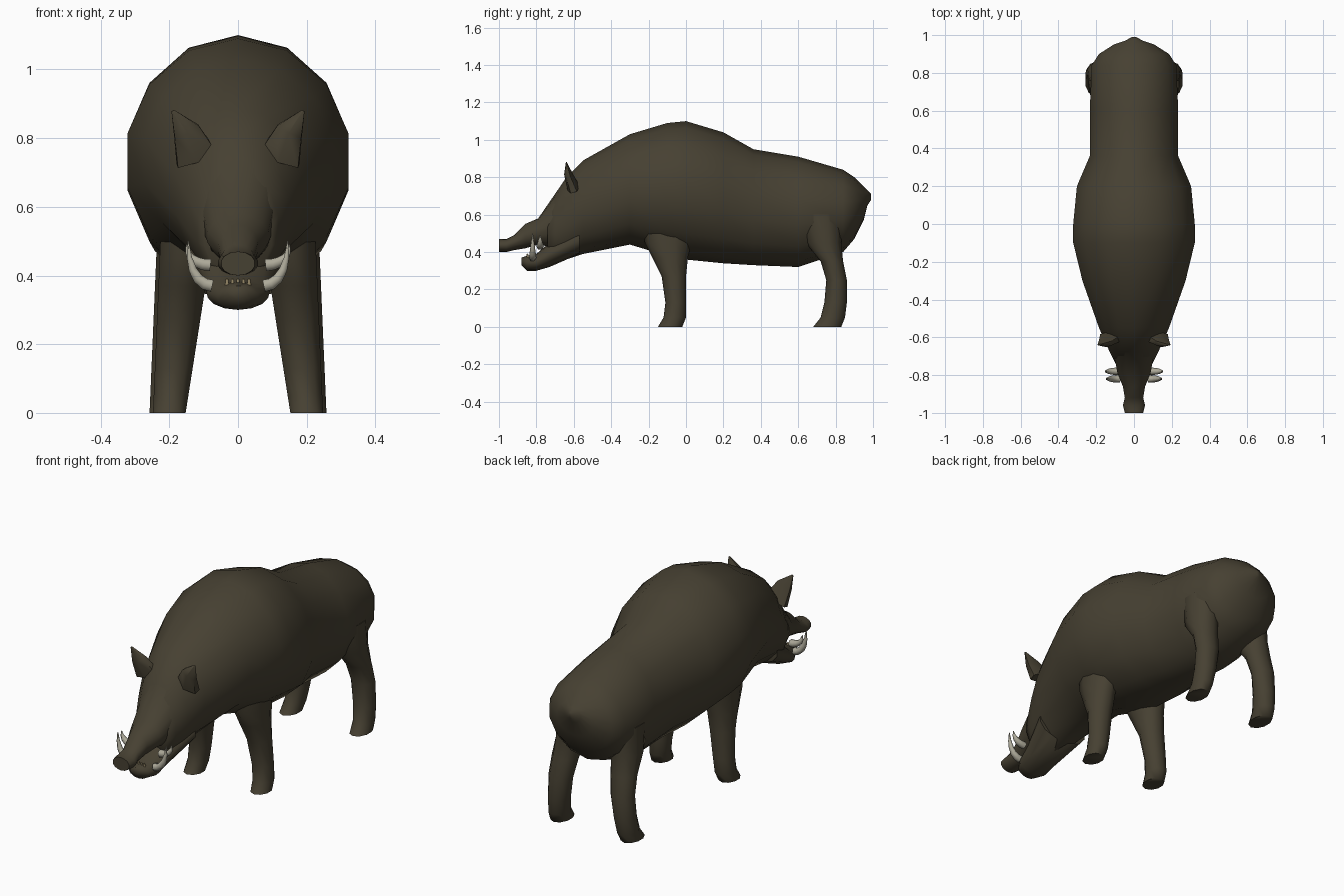
import bpy, bmesh, math
from mathutils import Vector

if "Cube" in bpy.data.objects:
    bpy.data.objects.remove(bpy.data.objects["Cube"])


def material(name, color):
    mat = bpy.data.materials.new(name)
    mat.use_nodes = True
    mat.diffuse_color = (*color, 1)
    bsdf = mat.node_tree.nodes["Principled BSDF"]
    bsdf.inputs["Base Color"].default_value = (*color, 1)
    return mat


HIDE = material("dark brown hide", (.062, .052, .032))
IVORY = material("ivory", (.42, .4, .32))
TOOTH = material("yellowed teeth", (.36, .29, .16))


def loft(name, rings, mat):
    """Skin a list of vertex rings, cap both ends and shade smooth."""
    bm = bmesh.new()
    loops = [[bm.verts.new(point) for point in ring] for ring in rings]
    for near, far in zip(loops, loops[1:]):
        for i in range(len(near)):
            bm.faces.new((near[i - 1], near[i], far[i], far[i - 1]))
    bm.faces.new(loops[0])
    bm.faces.new(loops[-1])
    bmesh.ops.recalc_face_normals(bm, faces=bm.faces)
    mesh = bpy.data.meshes.new(name)
    bm.to_mesh(mesh)
    bm.free()
    mesh.materials.append(mat)
    part = bpy.data.objects.new(name, mesh)
    bpy.context.collection.objects.link(part)
    bpy.ops.object.select_all(action="DESELECT")
    part.select_set(True)
    bpy.context.view_layer.objects.active = part
    bpy.ops.object.shade_smooth_by_angle(angle=math.radians(70))


def oval(center, across, along, sides):
    """Ring of points around a center, spanned by two half axes, starting on the second."""
    turns = [2 * math.pi * i / sides for i in range(sides)]
    return [Vector(center) + Vector(across) * math.sin(turn) + Vector(along) * math.cos(turn)
            for turn in turns]


def trunk(name, stations):
    """Loft upright ovals; each station is y, underside, top and half width."""
    rings = [oval((0, y, (low + high) / 2), (half, 0, 0), (0, 0, (high - low) / 2), 14)
             for y, low, high, half in stations]
    loft(name, rings, HIDE)


def leg(name, slices, side, outset):
    """Loft level ovals; each slice is z, front and back. Legs thicken and lean in upwards."""
    rings = []
    for z, front, back in slices:
        center = (side * (.2 + outset - .1 * z), (front + back) / 2, z)
        rings.append(oval(center, (.05 + .06 * z, 0, 0), (0, (back - front) / 2, 0), 10))
    loft(name, rings, HIDE)


def spike(name, path, radii, mat, thickness=1.0):
    """Loft ovals square to a path; thickness flattens them front to back."""
    points = [Vector(point) for point in path]
    rings = []
    for i, (point, radius) in enumerate(zip(points, radii)):
        before, after = points[max(i - 1, 0)], points[min(i + 1, len(points) - 1)]
        heading = (after - before).normalized()
        across = heading.cross(Vector((0, 1, 0))).normalized()
        along = heading.cross(across)
        rings.append(oval(point, across * radius, along * radius * thickness, 6))
    loft(name, rings, mat)


def tusk(name, side, root, rise):
    """Spike that sweeps outwards first and then curls up."""
    x, y, z = root
    steps = [i / 5 for i in range(6)]
    path = [(side * (x + .07 * math.sin(t * math.pi / 2)), y, z + rise * t * t) for t in steps]
    spike(name, path, [.02 - .018 * t * t for t in steps], IVORY)


# Trunk, from brow to tail stub
trunk("body", [
    (-.74, .4, .62, .1), (-.7, .36, .71, .12), (-.64, .36, .8, .15), (-.55, .39, .89, .19),
    (-.3, .44, 1.03, .28), (-.1, .38, 1.09, .33), (0, .36, 1.1, .33), (.2, .34, 1.04, .31),
    (.36, .33, .95, .24), (.6, .32, .91, .24), (.84, .4, .84, .23), (.9, .47, .8, .19),
    (.95, .57, .75, .11), (.97, .65, .73, .05), (.99, .68, .71, .01)])

# Snout with a flared nose disc, then the lower jaw
trunk("snout", [
    (-1, .4, .47, .05), (-.96, .4, .47, .06), (-.92, .41, .49, .05),
    (-.86, .42, .55, .06), (-.79, .44, .58, .09), (-.68, .42, .74, .11)])
trunk("lower_jaw", [
    (-.88, .33, .37, .03), (-.85, .3, .38, .06), (-.8, .3, .39, .09),
    (-.73, .32, .45, .1), (-.57, .39, .56, .15)])

FRONT_LEG = [(0, -.15, -.02), (.05, -.12, 0), (.13, -.11, 0), (.27, -.13, 0),
             (.37, -.18, .01), (.45, -.22, .03), (.6, -.24, .06)]
HIND_LEG = [(0, .68, .83), (.05, .72, .85), (.13, .74, .86), (.25, .75, .86),
            (.35, .72, .84), (.45, .64, .83), (.6, .6, .84)]

for side, label in ((1, "left"), (-1, "right")):
    leg("front_leg_" + label, FRONT_LEG, side, 0)
    leg("hind_leg_" + label, HIND_LEG, side, .01)

    # Broad ear leaning outwards to a point
    ear_path = [(side * .12, -.6, .74), (side * .15, -.63, .82), (side * .19, -.64, .88)]
    spike("ear_" + label, ear_path, [.07, .045, .005], HIDE, thickness=.5)

    # Two tusks on each side of the mouth
    tusk("lower_tusk_" + label, side, (.075, -.82, .37), .13)
    tusk("upper_tusk_" + label, side, (.08, -.78, .43), .06)

# Row of small front teeth
for i in range(-2, 3):
    x = i * .016
    spike("front_tooth", [(x, -.84, .36), (x, -.85, .39)], [.009, .004], TOOTH)
